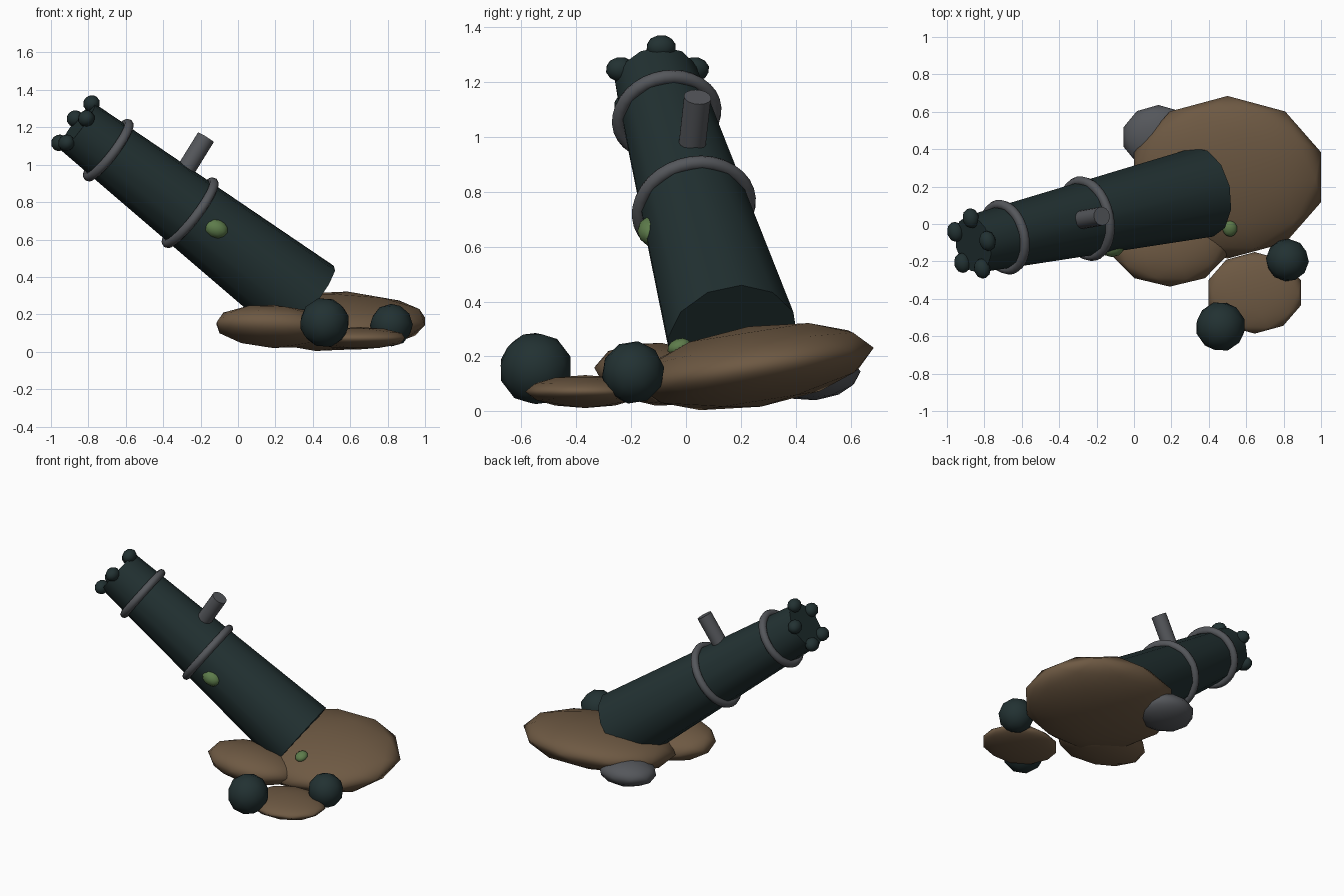
import bpy
from math import radians, sin, cos, tau
from mathutils import Vector

if "Cube" in bpy.data.objects:
    bpy.data.objects.remove(bpy.data.objects["Cube"])


def material(name, rgb):
    mat = bpy.data.materials.new(name)
    mat.use_nodes = True
    mat.diffuse_color = (*rgb, 1)
    mat.node_tree.nodes["Principled BSDF"].inputs["Base Color"].default_value = (*rgb, 1)
    return mat


IRON = material("dark teal iron", (0.016, 0.031, 0.032))
ROCK = material("brown rock", (0.155, 0.1, 0.056))
STEEL = material("grey steel", (0.09, 0.095, 0.105))
MOSS = material("moss green", (0.11, 0.2, 0.07))


def finish(name, mat, sharp=False):
    ob = bpy.context.object
    ob.name = name
    ob.data.materials.append(mat)
    if sharp:
        bpy.ops.object.shade_smooth_by_angle(angle=radians(50))
    else:
        bpy.ops.object.shade_smooth()
    return ob


def blob(name, mat, loc, size, tilt=(0, 0, 0)):
    """Low-poly rounded lump, stretched to its half sizes."""
    bpy.ops.mesh.primitive_ico_sphere_add(subdivisions=2, radius=1, location=loc,
                                          rotation=[radians(a) for a in tilt])
    bpy.context.object.scale = size
    return finish(name, mat)


def tube(name, mat, start, end, r1, r2, sides):
    """Capped, tapered cylinder between two points."""
    span = end - start
    bpy.ops.mesh.primitive_cone_add(vertices=sides, radius1=r1, radius2=r2, depth=span.length,
                                    location=(start + end) / 2,
                                    rotation=span.to_track_quat('Z', 'Y').to_euler())
    return finish(name, mat, True)


# Tapered barrel leaning up to the right
breech = Vector((0.37, 0.17, 0.265))
muzzle = Vector((-0.86, -0.108, 1.205))
axis = (muzzle - breech).normalized()
turn = axis.to_track_quat('Z', 'Y')
tube("barrel", IRON, breech, muzzle, 0.243, 0.155, 12)

# Bands around the barrel
for name, dist, radius in (("lower_band", 0.8, 0.204), ("upper_band", 1.36, 0.177)):
    bpy.ops.mesh.primitive_torus_add(major_radius=radius, minor_radius=0.026,
                                     major_segments=32, minor_segments=8,
                                     location=breech + axis * dist, rotation=turn.to_euler())
    finish(name, STEEL)

# Knobs around the muzzle rim
for i in range(5):
    a = tau * i / 5
    knob = blob(f"muzzle_knob_{i + 1}", IRON,
                muzzle + turn @ Vector((0.145 * sin(a), 0.145 * cos(a), 0.01)),
                (0.055, 0.046, 0.044))
    knob.rotation_euler = turn.to_euler()

# Fuse pin on top of the barrel
tube("fuse_pin", STEEL, Vector((-0.34, 0.012, 0.875)), Vector((-0.172, 0.042, 1.146)),
     0.05, 0.05, 16)

# Rocks under the barrel
blob("large_rock", ROCK, (0.5, 0.25, 0.163), (0.525, 0.44, 0.148), (9, 0, 0))
blob("left_rock", ROCK, (0.19, -0.1, 0.135), (0.32, 0.236, 0.115), (-6, 3, 0))
blob("front_rock", ROCK, (0.645, -0.368, 0.072), (0.26, 0.218, 0.06))
blob("grey_stone", STEEL, (0.13, 0.465, 0.13), (0.195, 0.172, 0.09), (5, 0, 0))

# Loose cannon balls
blob("large_ball", IRON, (0.463, -0.548, 0.156), (0.134,) * 3, (20, 10, 0))
blob("small_ball", IRON, (0.82, -0.193, 0.142), (0.115,) * 3, (10, 25, 0))

# Moss patches
blob("barrel_moss", MOSS, (-0.118, -0.125, 0.658), (0.068, 0.052, 0.052), (0, 20, 0))
blob("rock_moss", MOSS, (0.513, -0.025, 0.235), (0.04, 0.045, 0.03), (20, 0, 0))
